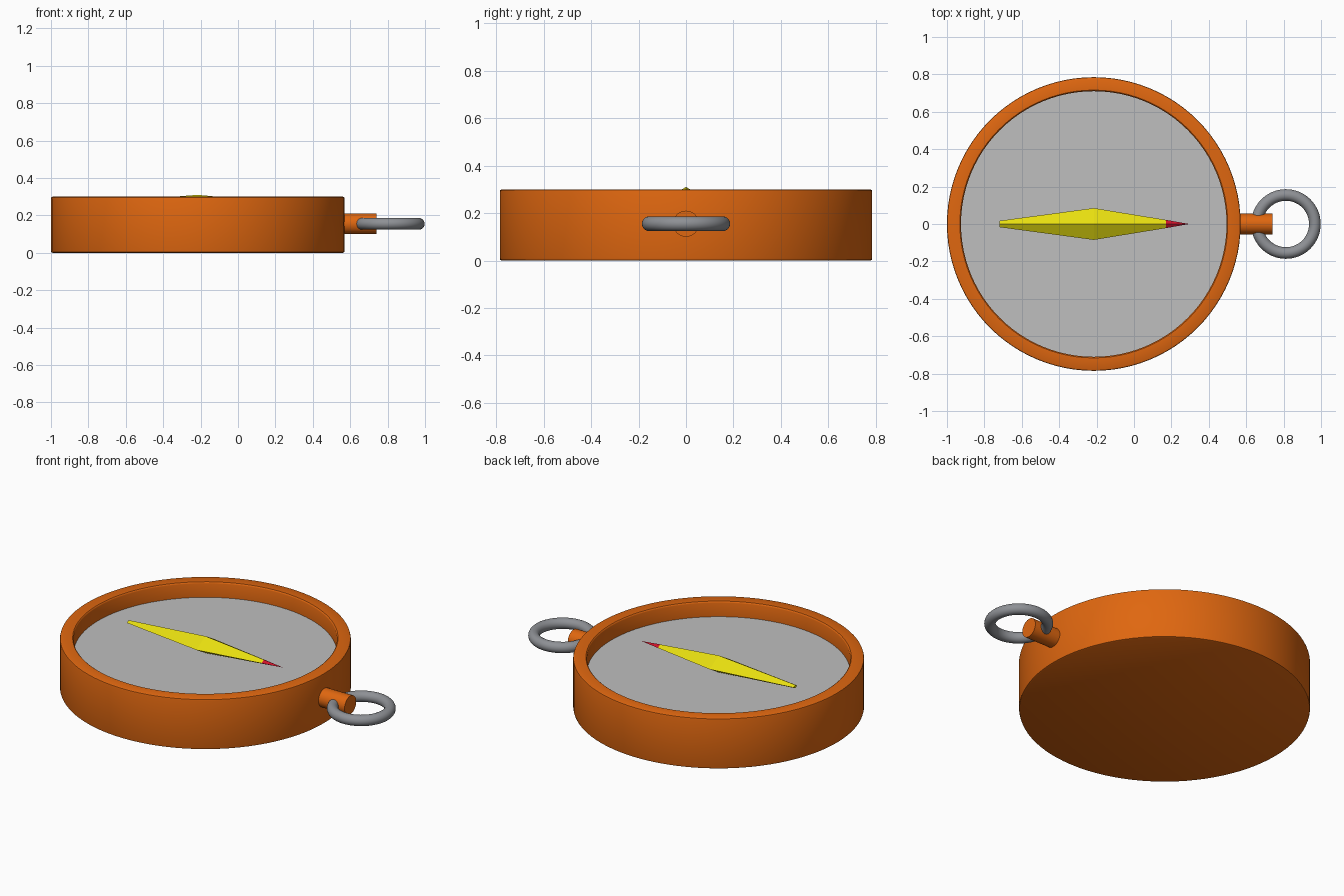
import bpy, bmesh, math
from mathutils import Vector

if "Cube" in bpy.data.objects:
    bpy.data.objects.remove(bpy.data.objects["Cube"])

CX = -0.215   # centre of the round case


def material(name, rgb):
    m = bpy.data.materials.new(name)
    m.diffuse_color = (*rgb, 1)
    m.use_nodes = True
    m.node_tree.nodes["Principled BSDF"].inputs["Base Color"].default_value = m.diffuse_color
    return m


orange = material("orange", (0.74, 0.135, 0.005))
grey = material("dial grey", (0.52, 0.52, 0.52))
yellow = material("yellow", (0.80, 0.73, 0.005))
red = material("red", (0.62, 0.006, 0.022))
steel = material("ring grey", (0.27, 0.28, 0.30))


def finish(obj, name, *mats, smooth=True):
    obj.name = name
    for m in mats:
        obj.data.materials.append(m)
    if smooth:
        bpy.ops.object.select_all(action='DESELECT')
        obj.select_set(True)
        bpy.context.view_layer.objects.active = obj
        bpy.ops.object.shade_smooth_by_angle(angle=math.radians(35))


def from_bmesh(bm):
    bmesh.ops.recalc_face_normals(bm, faces=bm.faces)
    me = bpy.data.meshes.new("mesh")
    bm.to_mesh(me)
    bm.free()
    obj = bpy.data.objects.new("part", me)
    bpy.context.collection.objects.link(obj)
    return obj


# Case with recessed dial, lathed from a half profile
SEG = 96
profile = [(0.777, 0), (0.783, 0.003), (0.785, 0.01), (0.785, 0.29), (0.783, 0.297),
           (0.777, 0.30), (0.716, 0.30), (0.712, 0.297), (0.71, 0.292), (0.71, 0.21)]
bm = bmesh.new()
rings = [[bm.verts.new((CX + r * math.cos(2 * math.pi * i / SEG),
                        r * math.sin(2 * math.pi * i / SEG), z)) for i in range(SEG)]
         for r, z in profile]
for a, b in zip(rings, rings[1:]):
    for i in range(SEG):
        j = (i + 1) % SEG
        bm.faces.new((a[i], a[j], b[j], b[i]))
bm.faces.new(rings[0])
dial = bm.faces.new(rings[-1])
dial.material_index = 1
finish(from_bmesh(bm), "case", orange, grey)

# Needle: diamond cross-sections scaled along x, red at the tip
bm = bmesh.new()
stations = [(-0.72, 0.2), (CX, 1.0), (0.17, 0.26)]
loops = [[bm.verts.new((x, 0.085 * s * dy, 0.26 + 0.05 * s * dz))
          for dy, dz in ((1, 0), (0, 1), (-1, 0), (0, -1))] for x, s in stations]
tip = bm.verts.new((0.295, 0, 0.26))
bm.faces.new(loops[0])
for a, b in zip(loops, loops[1:]):
    for i in range(4):
        j = (i + 1) % 4
        bm.faces.new((a[i], a[j], b[j], b[i]))
for i in range(4):
    bm.faces.new((loops[-1][i], loops[-1][(i + 1) % 4], tip)).material_index = 1
finish(from_bmesh(bm), "needle", yellow, red, smooth=False)

# Stem on the side of the case
bpy.ops.mesh.primitive_cylinder_add(vertices=32, radius=0.055, depth=0.20,
                                    location=(0.64, 0, 0.155),
                                    rotation=(0, math.pi / 2, 0))
finish(bpy.context.object, "stem", orange)

# Hanging ring through the stem
bpy.ops.mesh.primitive_torus_add(major_radius=0.155, minor_radius=0.031,
                                 major_segments=64, minor_segments=20,
                                 location=(0.812, 0, 0.155))
finish(bpy.context.object, "ring", steel)
